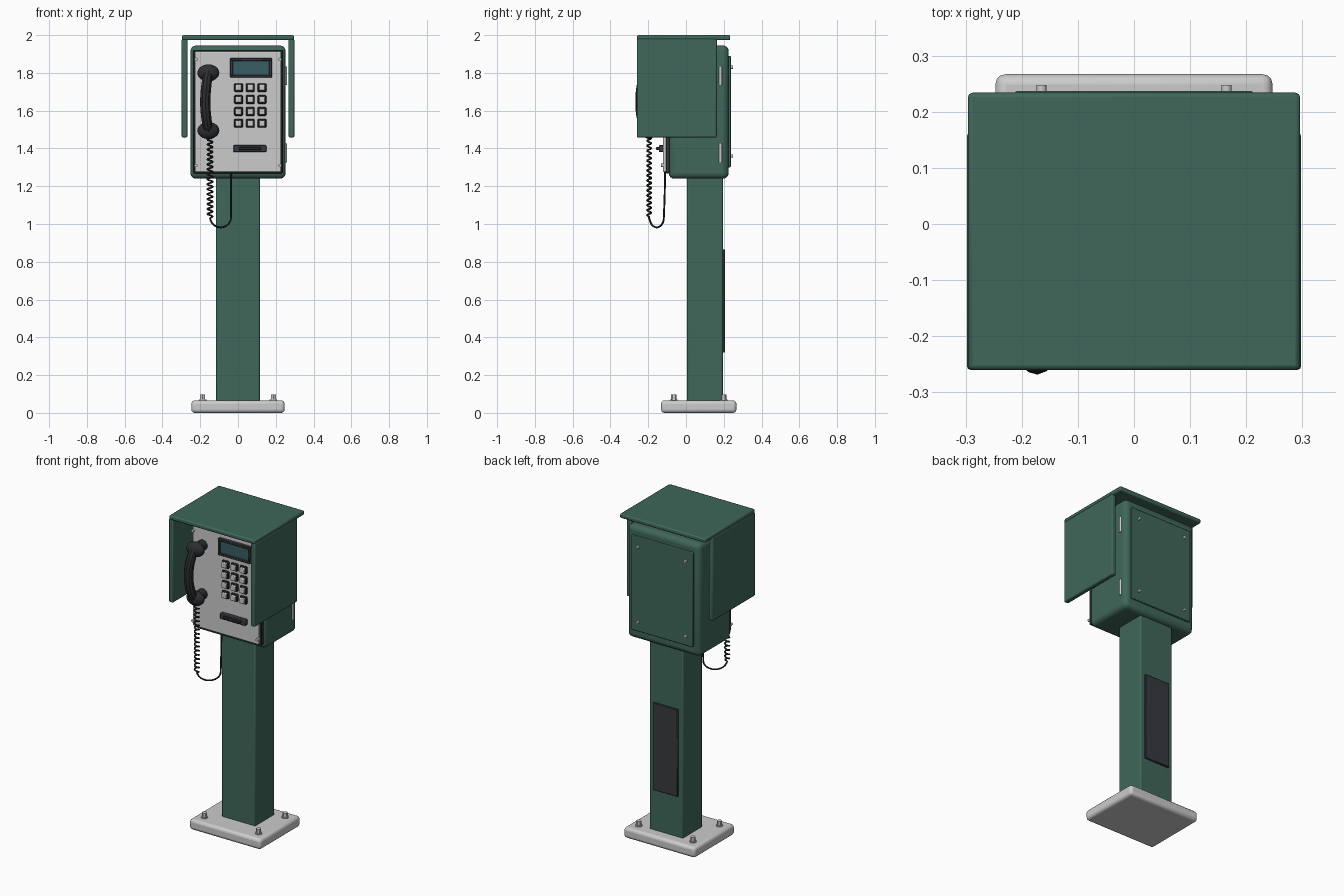
import bpy, math

if "Cube" in bpy.data.objects:
    bpy.data.objects.remove(bpy.data.objects["Cube"])


def material(name, r, g, b):
    m = bpy.data.materials.new(name)
    m.diffuse_color = (r, g, b, 1)
    m.use_nodes = True
    m.node_tree.nodes["Principled BSDF"].inputs["Base Color"].default_value = m.diffuse_color
    return m


GREEN = material("green_paint", 0.05, 0.135, 0.1)
DARK = material("dark_plastic", 0.025, 0.027, 0.03)
CHARCOAL = material("charcoal_metal", 0.04, 0.042, 0.047)
GLASS = material("display_glass", 0.04, 0.11, 0.13)
KEY = material("key_cap", 0.6, 0.6, 0.57)


def finish(ob, name, mat, bevel=0, segments=3):
    ob.name = name
    if mat:
        ob.data.materials.append(mat)
    bpy.ops.object.shade_smooth_by_angle(angle=math.radians(35))
    if bevel:
        mod = ob.modifiers.new("bevel", 'BEVEL')
        mod.width, mod.segments = bevel, segments
        mod.limit_method = 'ANGLE'
    return ob


def box(name, x, y, z, mat=None, bevel=0.0, segments=3):
    """Box from (min, max) ranges on each axis."""
    mid = [(a + b) / 2 for a, b in (x, y, z)]
    bpy.ops.mesh.primitive_cube_add(size=1, location=mid)
    ob = bpy.context.object
    ob.scale = [b - a for a, b in (x, y, z)]
    bpy.ops.object.transform_apply(location=False, rotation=False, scale=True)
    return finish(ob, name, mat, bevel, segments)


def cyl(name, loc, r, depth, mat=None, along_y=False, sides=16, bevel=0.0):
    rot = (math.pi / 2, 0, 0) if along_y else (0, 0, 0)
    bpy.ops.mesh.primitive_cylinder_add(vertices=sides, radius=r, depth=depth,
                                        location=loc, rotation=rot)
    return finish(bpy.context.object, name, mat, bevel, 2)


def tube(name, points, r, mat, kind='POLY', radii=None, res=2):
    cu = bpy.data.curves.new(name, 'CURVE')
    cu.dimensions = '3D'
    cu.bevel_depth, cu.bevel_resolution, cu.use_fill_caps = r, res, True
    sp = cu.splines.new(kind)
    sp.points.add(len(points) - 1)
    for i, p in enumerate(points):
        sp.points[i].co = (*p, 1)
        sp.points[i].radius = radii[i] if radii else 1
    if kind == 'NURBS':
        sp.use_endpoint_u, sp.order_u, sp.resolution_u = True, 4, 6
    ob = bpy.data.objects.new(name, cu)
    bpy.context.collection.objects.link(ob)
    bpy.ops.object.select_all(action='DESELECT')
    ob.select_set(True)
    bpy.context.view_layer.objects.active = ob
    bpy.ops.object.convert(target='MESH')
    return finish(bpy.context.object, name, mat)


# base plate, anchor bolts and post
box("base_plate", (-.247, .247), (-.132, .267), (0, .066), bevel=.018)
for sx in (-.187, .187):
    for y in (-.064, .199):
        cyl("bolt_washer", (sx, y, .068), .02, .008)
        cyl("anchor_bolt", (sx, y, .08), .015, .034, sides=6)
box("post", (-.116, .116), (.004, .196), (.06, 1.26), GREEN, .008, 2)
box("post_access_panel", (-.087, .087), (.19, .207), (.32, .865), CHARCOAL, .003, 1)

# cabinet body, front plate and rear door
box("cabinet", (-.252, .252), (-.092, .226), (1.24, 1.945), GREEN, .03, 4)
box("plate_gasket", (-.237, .237), (-.107, -.085), (1.268, 1.922), CHARCOAL, .004, 1)
box("front_plate", (-.228, .228), (-.122, -.1), (1.276, 1.913), None, .005, 2)
box("rear_door", (-.212, .212), (.22, .237), (1.3, 1.89), GREEN, .004, 2)
for sx in (-1, 1):
    for z in (1.31, 1.872):
        cyl("plate_screw", (sx * .222, -.124, z), .009, .018, along_y=True, sides=12)
    for z in (1.36, 1.83):
        cyl("door_screw", (sx * .165, .24, z), .009, .016, along_y=True, sides=12)
for z in (1.376, 1.785):
    cyl("hinge", (.251, .182, z), .008, .1, sides=12)

# hood roof and side wings
box("hood_roof", (-.296, .296), (-.26, .234), (1.973, 2.0), GREEN, .008, 2)
for side, s in (("left", -1), ("right", 1)):
    box("hood_wing_" + side, sorted((s * .268, s * .298)), (-.26, .163),
        (1.458, 1.98), GREEN, .007, 2)

# display with a raised bezel frame
box("display_glass", (-.036, .174), (-.134, -.118), (1.782, 1.873), GLASS)
for z in ((1.775, 1.79), (1.864, 1.879)):
    box("display_bezel_rail", (-.042, .18), (-.142, -.118), z, CHARCOAL, .003, 1)
for x in ((-.042, -.027), (.165, .18)):
    box("display_bezel_side", x, (-.142, -.118), (1.787, 1.867), CHARCOAL, .003, 1)

# keypad, 3 by 4
for col in range(3):
    for row in range(4):
        x, z = .003 + col * .062, 1.722 - row * .063
        box("key_surround", (x - .023, x + .023), (-.134, -.118),
            (z - .023, z + .023), DARK, .004, 1)
        box("key", (x - .016, x + .016), (-.148, -.13),
            (z - .016, z + .016), KEY, .004, 2)

# coin return slot
box("coin_slot_frame", (-.024, .15), (-.144, -.118), (1.381, 1.417), CHARCOAL, .004, 2)
box("coin_slot_lip", (.004, .122), (-.158, -.14), (1.391, 1.407), DARK, .003, 1)

# handset: cradles, cups and bowed handle
HX = -.157
for part, z in (("ear", 1.8), ("mouth", 1.495)):
    cyl(part + "_cradle", (HX, -.145, z), .032, .054, DARK, True, 20, .006)
    bpy.ops.mesh.primitive_uv_sphere_add(segments=24, ring_count=12, radius=1,
                                         location=(HX, -.195, z))
    cup = bpy.context.object
    cup.scale = (.058, .036, .045)
    bpy.ops.object.transform_apply(location=False, rotation=False, scale=True)
    finish(cup, part + "_cup", DARK)
tube("handset_handle",
     [(HX, -.2, 1.81), (HX - .008, -.232, 1.76), (HX - .017, -.241, 1.68),
      (HX - .017, -.241, 1.61), (HX - .008, -.232, 1.54), (HX, -.2, 1.485)],
     .028, DARK, 'NURBS', [.9, 1, 1, 1, 1, .9], 3)

# coiled cord running into a hanging loop
CX, CY, TURNS, STEPS = -.148, -.195, 16, 12
coil = []
for i in range(TURNS * STEPS + 1):
    a = 2 * math.pi * i / STEPS
    coil.append((CX + .014 * math.cos(a), CY + .011 * math.sin(a),
                 1.46 - .42 * i / (TURNS * STEPS)))
tube("coiled_cord", coil, .005, DARK, res=1)
loop = [(CX + .014, CY, 1.04), (CX, CY, 1.03)]
for i in range(1, 12):
    t = math.pi * i / 12
    loop.append((-.092 - .055 * math.cos(t), -.155 - .038 * math.cos(t),
                 1.035 - .053 * math.sin(t)))
loop += [(-.037, -.117, 1.04), (-.037, -.113, 1.15), (-.037, -.11, 1.285)]
tube("cord_loop", loop, .005, DARK)
